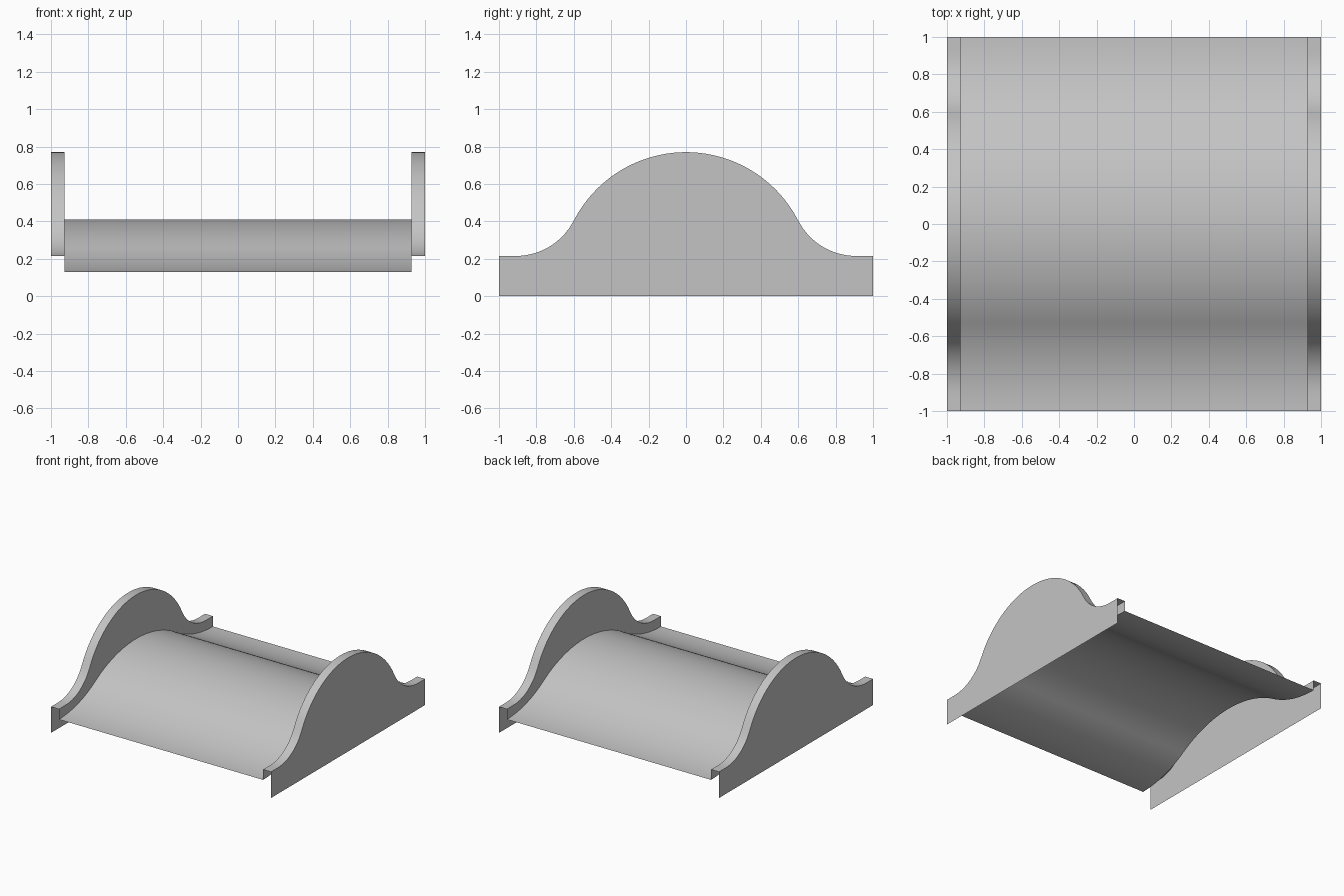
import bpy
import math

cube = bpy.data.objects.get("Cube")
if cube:
    bpy.data.objects.remove(cube)

# One plain grey for every surface
grey = bpy.data.materials.new("plain_grey")
grey.use_nodes = True
colour = (0.55, 0.55, 0.55, 1)
grey.diffuse_color = colour
grey.node_tree.nodes["Principled BSDF"].inputs["Base Color"].default_value = colour


def hump(y, low, high, reach, bend):
    """Height of a bell made of a convex arc that flows into a concave arc."""
    y = abs(y)
    if y >= reach:
        return low
    angle = 2 * math.atan((high - low) / reach)
    total = reach / math.sin(angle)
    crown = bend / math.sin(angle)
    foot = total - crown
    if y < bend:
        return high - crown + math.sqrt(crown ** 2 - y ** 2)
    return low + foot - math.sqrt(foot ** 2 - (reach - y) ** 2)


def deck_height(y):
    return hump(y, 0.13, 0.41, 1.0, 0.53)


def rail_height(y):
    return hump(y, 0.215, 0.77, 0.91, 0.6)


def loft(name, section, steps=80):
    """Sweep an open cross-section, given as (x, z) pairs, from front to back."""
    ys = [-1 + 2 * i / steps for i in range(steps + 1)]
    verts = [(x, y, z) for y in ys for x, z in section(y)]
    n = len(section(0))
    faces = [(i * n + j, i * n + j + 1, i * n + n + j + 1, i * n + n + j)
             for i in range(steps) for j in range(n - 1)]
    mesh = bpy.data.meshes.new(name)
    mesh.from_pydata(verts, [], faces)
    mesh.materials.append(grey)
    obj = bpy.data.objects.new(name, mesh)
    bpy.context.collection.objects.link(obj)
    bpy.ops.object.select_all(action='DESELECT')
    obj.select_set(True)
    bpy.context.view_layer.objects.active = obj
    bpy.ops.object.shade_smooth_by_angle(angle=math.radians(30))
    return obj


OUTER, INNER = 1.0, 0.928

# Thin curved deck between the sides
loft("curved_deck", lambda y: [(-INNER, deck_height(y)), (INNER, deck_height(y))])

# Side panel: inner wall down to the deck, top ledge, outer wall to the ground
side = loft("side_panels", lambda y: [(INNER, deck_height(y)), (INNER, rail_height(y)),
                                      (OUTER, rail_height(y)), (OUTER, 0)])
side.modifiers.new("both_sides", 'MIRROR')
